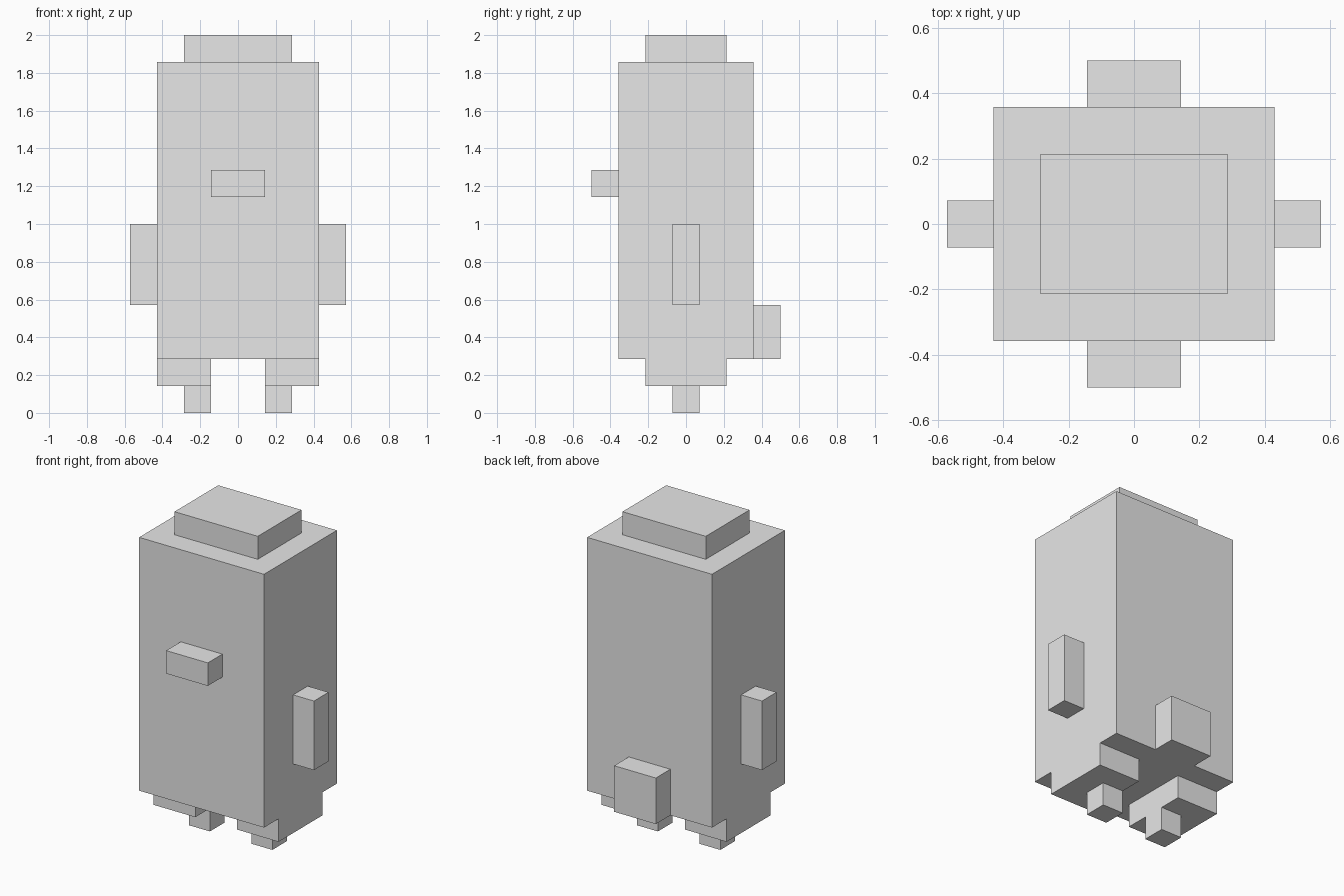
import bpy
import bmesh
from mathutils import Vector

default = bpy.data.objects.get("Cube")
if default:
    bpy.data.objects.remove(default, do_unlink=True)

U = 1 / 7  # one block: the figure is fourteen blocks tall

grey = bpy.data.materials.new("light_grey")
grey.use_nodes = True
colour = (0.8, 0.8, 0.8, 1)
grey.diffuse_color = colour
grey.node_tree.nodes["Principled BSDF"].inputs["Base Color"].default_value = colour


def box(name, x, y, z):
    """Box spanning the given (low, high) ranges, measured in blocks."""
    bm = bmesh.new()
    bmesh.ops.create_cube(bm, size=1)
    low, high = (Vector(c) * U for c in zip(x, y, z))
    for v in bm.verts:
        v.co = (low + high) / 2 + v.co * (high - low)
    mesh = bpy.data.meshes.new(name)
    bm.to_mesh(mesh)
    bm.free()
    mesh.materials.append(grey)
    obj = bpy.data.objects.new(name, mesh)
    bpy.context.collection.objects.link(obj)
    return obj


def pair(name, x, y, z):
    """Matching boxes on the left (+x) and right (-x)."""
    box("left_" + name, x, y, z)
    box("right_" + name, (-x[1], -x[0]), y, z)


# Body, crown, beak and tail
box("body", (-3, 3), (-2.5, 2.5), (2, 13))
box("crown", (-2, 2), (-1.5, 1.5), (13, 14))
box("beak", (-1, 1), (-3.5, -2.5), (8, 9))
box("tail", (-1, 1), (2.5, 3.5), (2, 4))

# Wings, thighs and feet
pair("wing", (3, 4), (-0.5, 0.5), (4, 7))
pair("thigh", (1, 3), (-1.5, 1.5), (1, 2))
pair("foot", (1, 2), (-0.5, 0.5), (0, 1))
